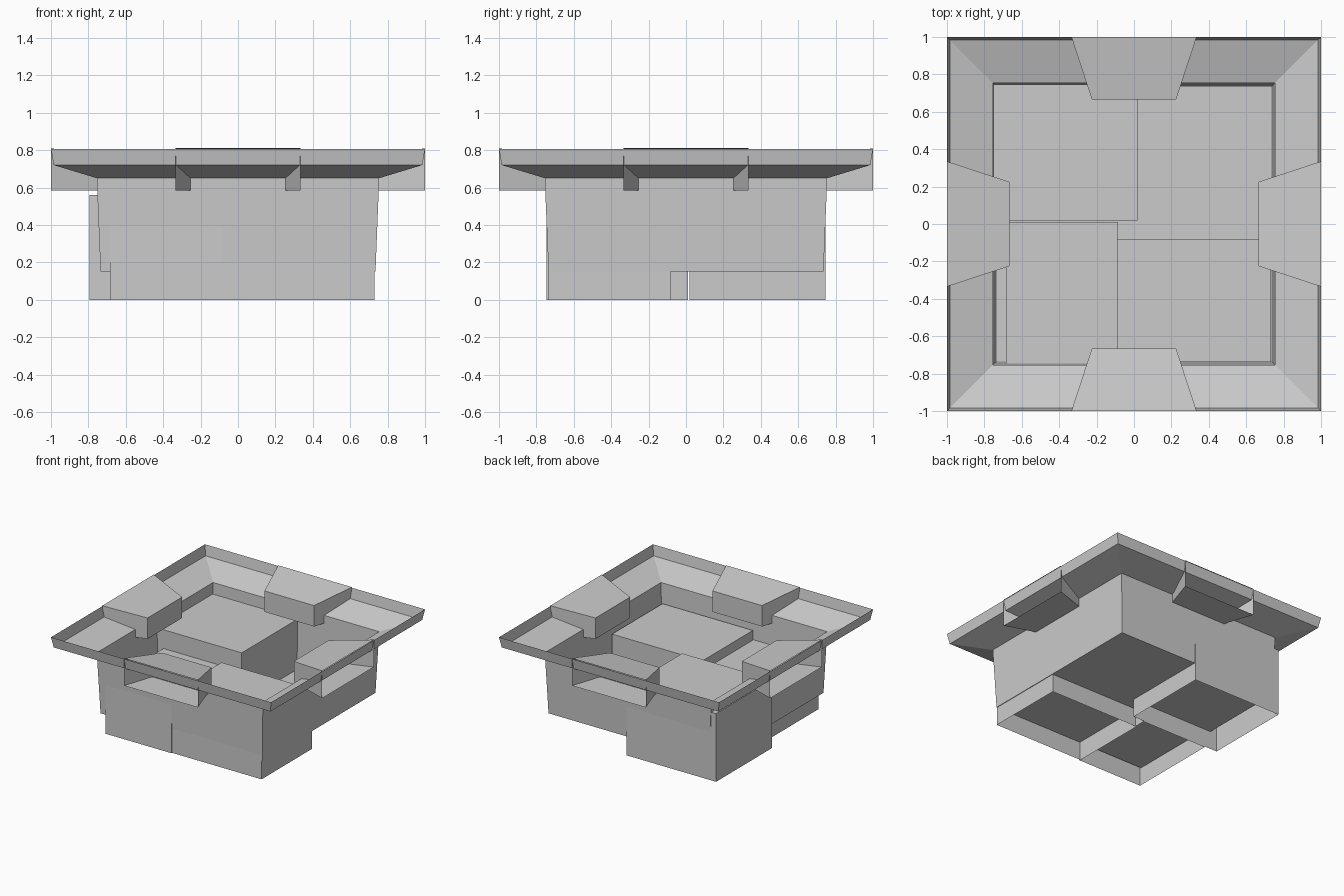
import bpy
from math import radians
from mathutils import Matrix, Vector

cube = bpy.data.objects.get("Cube")
if cube:
    bpy.data.objects.remove(cube, do_unlink=True)

stone = bpy.data.materials.new("plain_grey")
stone.use_nodes = True
grey = (0.6, 0.6, 0.6, 1)
stone.diffuse_color = grey
stone.node_tree.nodes["Principled BSDF"].inputs["Base Color"].default_value = grey


def add_mesh(name, verts, faces):
    mesh = bpy.data.meshes.new(name)
    mesh.from_pydata(verts, [], faces)
    mesh.materials.append(stone)
    obj = bpy.data.objects.new(name, mesh)
    bpy.context.collection.objects.link(obj)
    return obj


def square(x0, x1, y0, y1, z):
    return [Vector(p) for p in ((x0, y0, z), (x1, y0, z), (x1, y1, z), (x0, y1, z))]


def band(lower, upper):
    """Side quads joining two rings of four corners, by start index."""
    return [(lower + i, lower + (i + 1) % 4, upper + (i + 1) % 4, upper + i)
            for i in range(4)]


# Basin: thin open shell with floor, leaning walls, sloped ledge and lip
profile = [(0.735, 0.15), (0.755, 0.65), (0.985, 0.72), (1.0, 0.805)]
verts, faces = [], [(3, 2, 1, 0)]
for ring, (r, z) in enumerate(profile):
    verts += square(-r, r, -r, r, z)
    if ring:
        faces += band(4 * ring - 4, 4 * ring)
add_mesh("basin", verts, faces)

# Blocks passing through the floor, open underneath
blocks = {
    "tall_block": (-0.795, 0.02, 0.02, 0.745, 0.56),
    "low_block": (-0.685, -0.085, -0.745, 0.012, 0.41),
    "middle_block": (-0.092, 0.73, -0.737, -0.082, 0.49),
}
for name, (x0, x1, y0, y1, top) in blocks.items():
    add_mesh(name, square(x0, x1, y0, y1, 0) + square(x0, x1, y0, y1, top),
             band(0, 4) + [(4, 5, 6, 7)])

# Tapered channels across the ledge, open at the outer end
outer, inner = 0.335, 0.225
channel = [Vector(p) for p in (
    (-outer, -1, 0.585), (outer, -1, 0.585), (inner, -0.665, 0.585), (-inner, -0.665, 0.585),
    (-outer, -1, 0.81), (outer, -1, 0.81), (inner, -0.665, 0.757), (-inner, -0.665, 0.757))]
channel_faces = [(3, 2, 1, 0), (4, 5, 6, 7)] + band(0, 4)[1:]
for i, side in enumerate(("front", "left", "back", "right")):
    turn = Matrix.Rotation(radians(90 * i), 3, "Z")
    add_mesh(side + "_channel", [turn @ v for v in channel], channel_faces)
